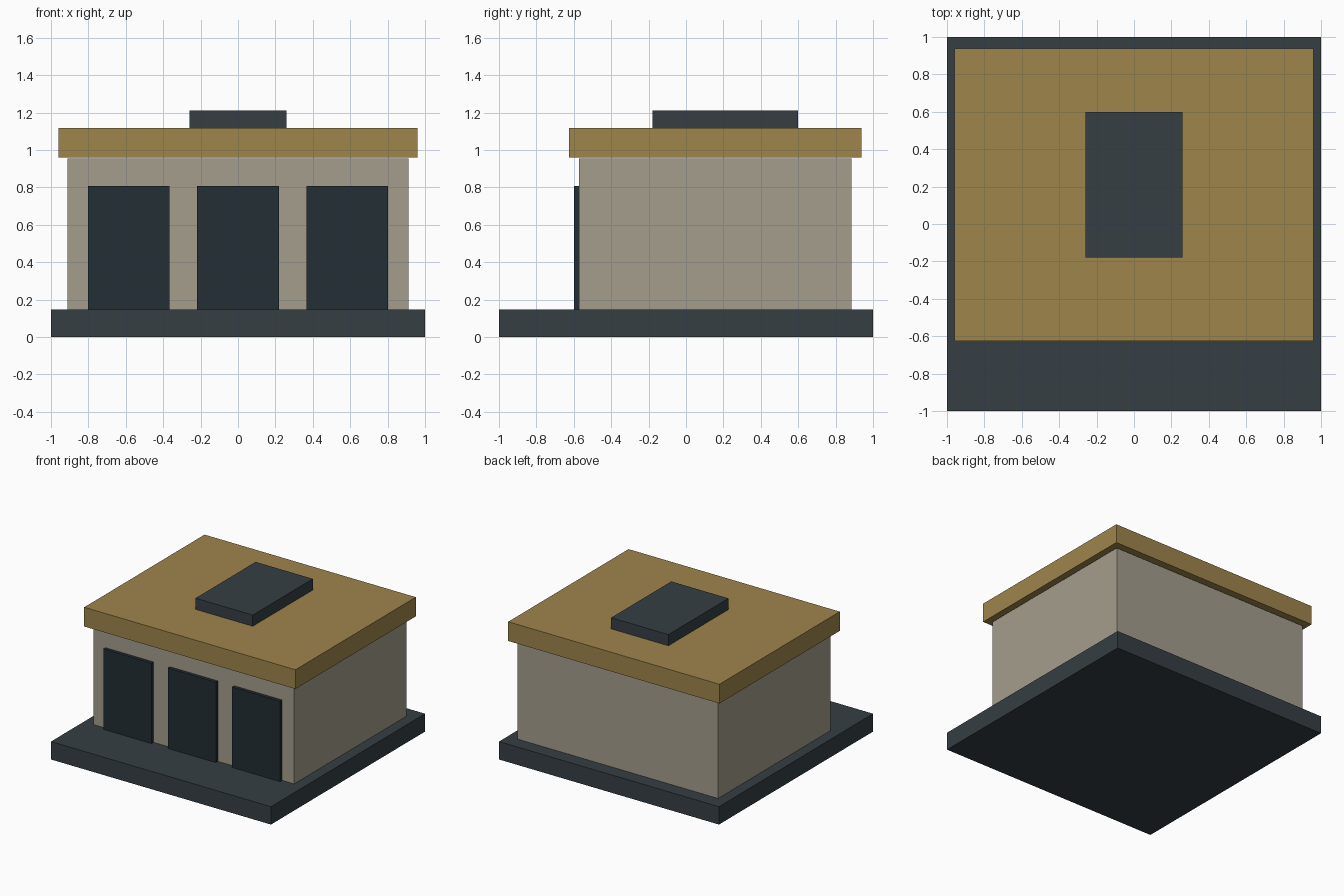
import bpy

if "Cube" in bpy.data.objects:
    bpy.data.objects.remove(bpy.data.objects["Cube"])


def material(name, hex_rgb):
    mat = bpy.data.materials.new(name)
    srgb = [int(hex_rgb[i:i + 2], 16) / 255 for i in (0, 2, 4)]
    mat.diffuse_color = [((c + 0.055) / 1.055) ** 2.4 for c in srgb] + [1]
    mat.use_nodes = True
    mat.node_tree.nodes["Principled BSDF"].inputs["Base Color"].default_value = mat.diffuse_color
    return mat


def box(name, x, y, z, mat):
    """Box spanning the (low, high) range on each axis."""
    spans = (x, y, z)
    bpy.ops.mesh.primitive_cube_add(size=1, location=[(a + b) / 2 for a, b in spans])
    ob = bpy.context.object
    ob.name = name
    ob.scale = [b - a for a, b in spans]
    bpy.ops.object.transform_apply(location=False, rotation=False, scale=True)
    ob.data.materials.append(mat)
    return ob


slate = material("slate", "353E43")
stone = material("stone", "A59E8D")
ochre = material("ochre", "9E854B")
dark = material("dark_panel", "232E33")

# Plinth and walls
box("base_slab", (-1, 1), (-1, 1), (0, 0.147), slate)
box("walls", (-0.912, 0.912), (-0.573, 0.885), (0.147, 0.953), stone)

# Three door bays standing proud of the front wall
for label, cx in (("left", -0.585), ("middle", 0), ("right", 0.585)):
    box(f"door_{label}", (cx - 0.218, cx + 0.218), (-0.6, -0.573), (0.147, 0.808), dark)

# Overhanging flat roof with a raised hatch
box("roof_slab", (-0.96, 0.96), (-0.625, 0.937), (0.96, 1.118), ochre)
box("roof_hatch", (-0.26, 0.26), (-0.18, 0.6), (1.118, 1.21), slate)
